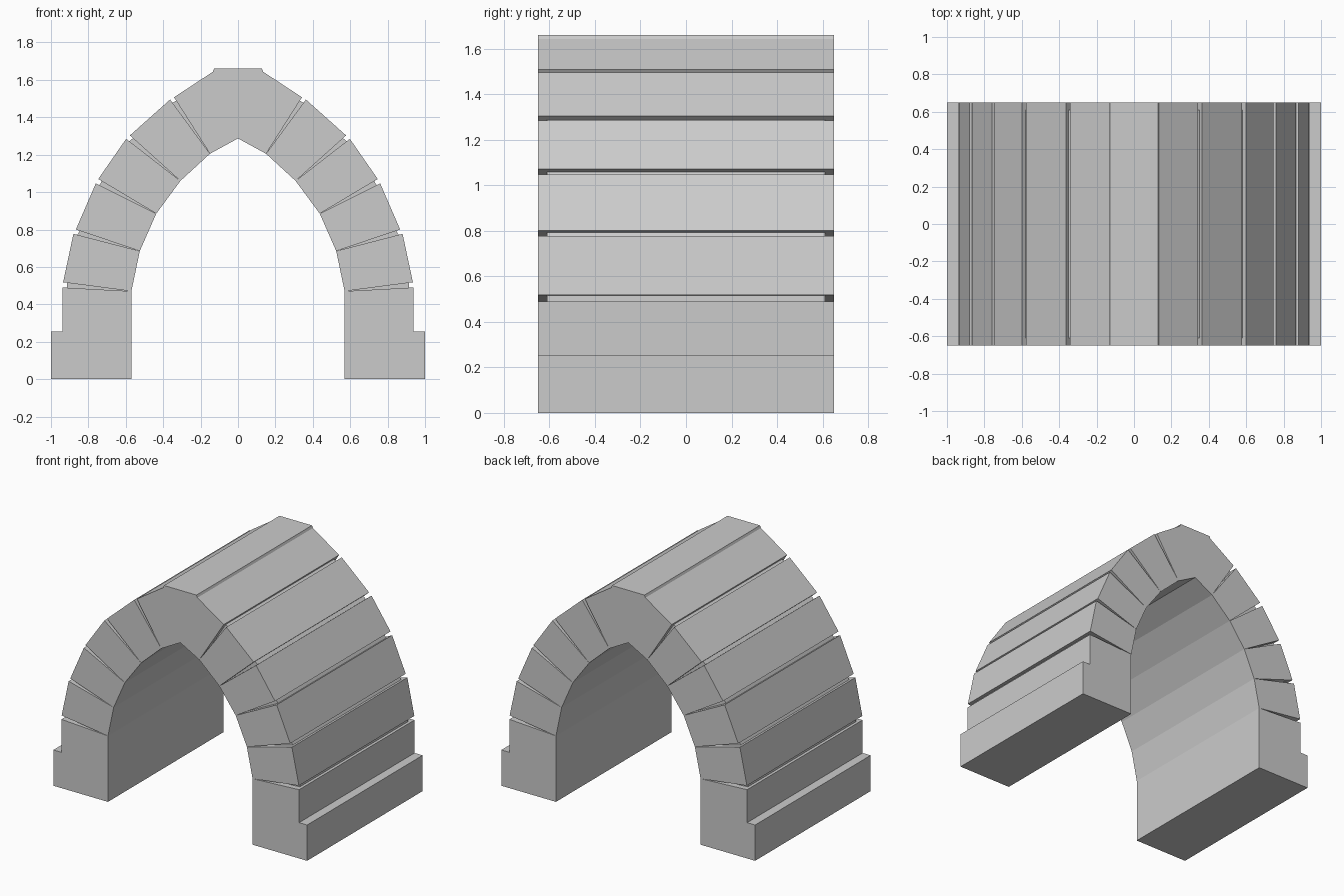
import bpy, bmesh
from mathutils import Vector

if "Cube" in bpy.data.objects:
    bpy.data.objects.remove(bpy.data.objects["Cube"])


def prism(name, profile, half_depth, mirrored=True):
    """Extrude an x/z profile along y, optionally mirrored to the left side."""
    bm = bmesh.new()
    face = bm.faces.new([bm.verts.new((x, -half_depth, z)) for x, z in profile])
    out = bmesh.ops.extrude_face_region(bm, geom=[face])
    moved = [v for v in out["geom"] if isinstance(v, bmesh.types.BMVert)]
    bmesh.ops.translate(bm, verts=moved, vec=(0, 2 * half_depth, 0))
    bmesh.ops.recalc_face_normals(bm, faces=bm.faces)
    mesh = bpy.data.meshes.new(name)
    bm.to_mesh(mesh)
    bm.free()
    obj = bpy.data.objects.new(name, mesh)
    bpy.context.collection.objects.link(obj)
    if mirrored:
        mod = obj.modifiers.new("Mirror", 'MIRROR')
        mod.use_axis[0] = True
    return obj


DEPTH = 0.65         # half length of the vault
JOINT_DEPTH = 0.61   # half length of the recessed mortar

# Inner corners where the stones meet, from springing to crown
inner = [(0.57, 0.47), (0.525, 0.685), (0.437, 0.885), (0.308, 1.06), (0.15, 1.205)]
# Outer corners of each joint: stone below, stone above
outer = [((0.937, 0.49), (0.935, 0.518)),
         ((0.88, 0.777), (0.867, 0.80)),
         ((0.76, 1.047), (0.747, 1.07)),
         ((0.598, 1.285), (0.578, 1.303)),
         ((0.363, 1.495), (0.342, 1.507))]

# Stepped feet
prism("foot", [(0.57, 0), (1, 0), (1, 0.255), outer[0][0][:1] + (0.255,),
               outer[0][0], inner[0]], DEPTH)

# Wedge stones up each side
for i in range(4):
    prism(f"arch_stone_{i + 1}",
          [inner[i], outer[i][1], outer[i + 1][0], inner[i + 1]], DEPTH)

# Keystone with raised flat top
right = [inner[4], outer[4][1], (0.135, 1.643), (0.128, 1.66)]
left = [(-x, z) for x, z in reversed(right)]
prism("keystone", right + left + [(0, 1.287)], DEPTH, mirrored=False)

# Recessed mortar wedges in the joints
for i, (tip, (low, high)) in enumerate(zip(inner, outer)):
    t = Vector(tip)
    ends = [tuple(t.lerp(Vector(p), 0.94)) for p in (low, high)]
    prism(f"mortar_{i + 1}", [tip] + ends, JOINT_DEPTH)
